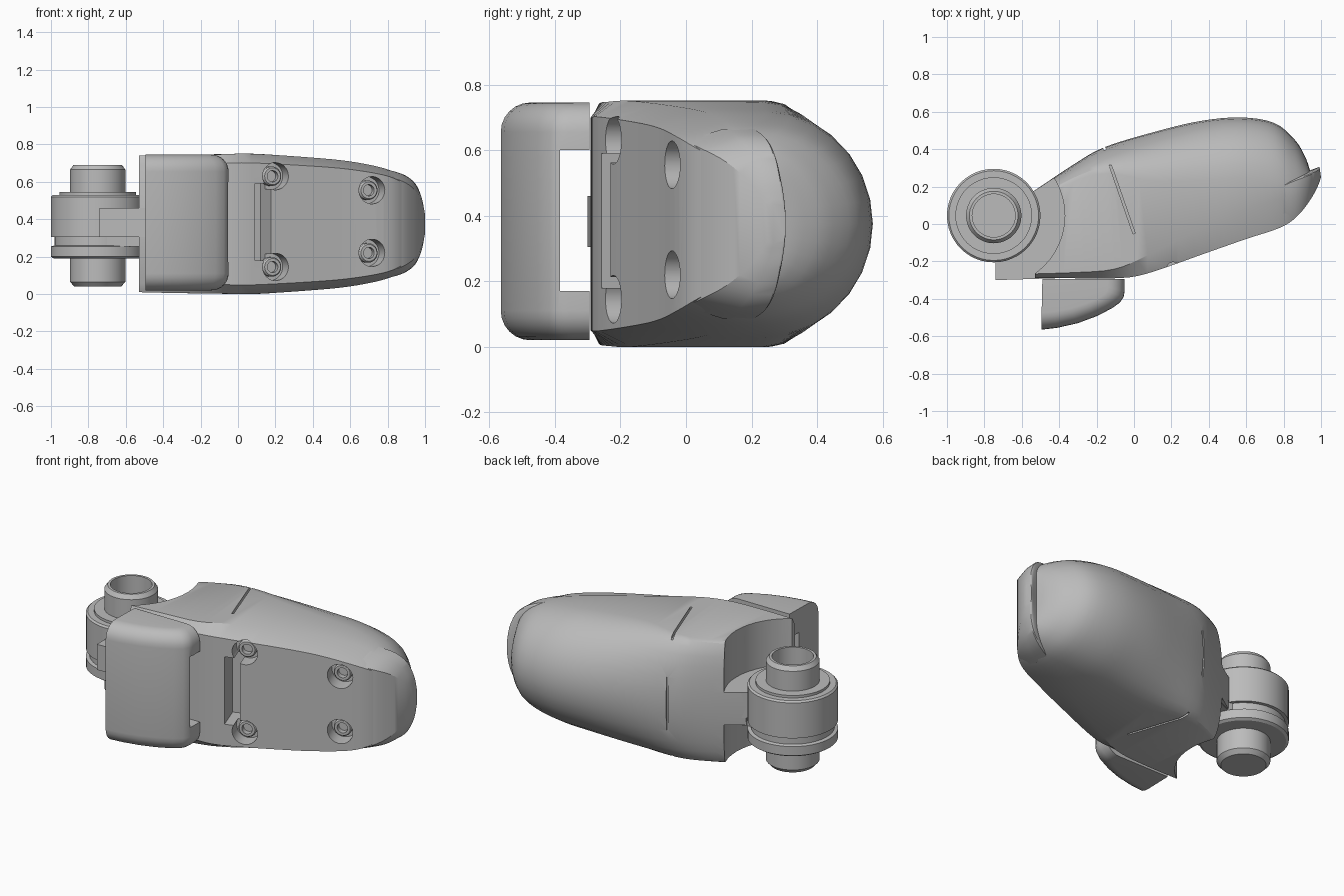
import bpy, bmesh, math
from mathutils import Vector, Matrix

if "Cube" in bpy.data.objects:
    bpy.data.objects.remove(bpy.data.objects["Cube"], do_unlink=True)

grey = bpy.data.materials.new("plain grey")
grey.use_nodes = True
COLOUR = (0.5, 0.5, 0.5, 1)
grey.diffuse_color = COLOUR
grey.node_tree.nodes["Principled BSDF"].inputs["Base Color"].default_value = COLOUR
MID = 0.375
HUB = Vector((-0.75, 0.045, 0))


def activate(ob):
    bpy.ops.object.select_all(action="DESELECT")
    ob.select_set(True)
    bpy.context.view_layer.objects.active = ob


def loft(name, rings):
    """Skin closed rings of equal length and cap both ends."""
    bm = bmesh.new()
    rows = [[bm.verts.new(p) for p in ring] for ring in rings]
    n = len(rows[0])
    for r, s in zip(rows, rows[1:]):
        for i in range(n):
            j = (i + 1) % n
            bm.faces.new((r[i], r[j], s[j], s[i]))
    bm.faces.new(rows[0])
    bm.faces.new(rows[-1])
    bmesh.ops.recalc_face_normals(bm, faces=bm.faces)
    mesh = bpy.data.meshes.new(name)
    bm.to_mesh(mesh)
    bm.free()
    ob = bpy.data.objects.new(name, mesh)
    bpy.context.collection.objects.link(ob)
    mesh.materials.append(grey)
    return ob


def prism(name, outline, z0, z1):
    return loft(name, [[(x, y, z) for x, y in outline] for z in (z0, z1)])


def turned(name, profile, centre=HUB, axis=(0, 0, 1), sides=48):
    """Solid of revolution from (radius, distance along axis) pairs."""
    turn = Vector((0, 0, 1)).rotation_difference(Vector(axis)).to_matrix()
    rings = []
    for r, h in profile:
        angles = [2 * math.pi * i / sides for i in range(sides)]
        rings.append([Vector(centre) + turn @ Vector((r * math.cos(a), r * math.sin(a), h))
                      for a in angles])
    return loft(name, rings)


def block(name, centre, size, angle=0):
    hx, hy, hz = (s / 2 for s in size)
    turn = Matrix.Rotation(angle, 3, "Z")
    return loft(name, [[Vector(centre) + turn @ Vector((sx * hx, sy * hy, z))
                        for sx, sy in ((-1, -1), (1, -1), (1, 1), (-1, 1))]
                       for z in (-hz, hz)])


def cut(target, tool):
    mod = target.modifiers.new("cut", "BOOLEAN")
    mod.operation, mod.solver, mod.object = "DIFFERENCE", "EXACT", tool
    activate(target)
    bpy.ops.object.modifier_apply(modifier=mod.name)
    bpy.data.objects.remove(tool, do_unlink=True)


def smooth_stations(stations, steps=4):
    """Catmull-Rom interpolation of station parameters."""
    pts = [stations[0]] + stations + [stations[-1]]
    out = []
    for a, b, c, d in zip(pts, pts[1:], pts[2:], pts[3:]):
        for k in range(steps):
            t = k / steps
            out.append([0.5 * (2 * q + (r - p) * t + (2 * p - 5 * q + 4 * r - s) * t * t
                               + (3 * q - p - 3 * r + s) * t ** 3)
                        for p, q, r, s in zip(a, b, c, d)])
    return out + [list(stations[-1])]


def section(st, flat=0.87, arc=14):
    """Cross-section: chamfered front, straight sides, elliptical back."""
    fx, fy, bx, by, half, chamfer, dome = st
    uv = [(0, -flat), (chamfer, -1)]
    for i in range(arc + 1):
        a = math.pi * (i / arc - 0.5)
        uv.append((1 - dome + dome * math.cos(a), math.sin(a)))
    uv += [(chamfer, 1), (0, flat)]
    return [(fx + (bx - fx) * u, fy + (by - fy) * u, MID + half * v) for u, v in uv]


# Main housing: front x y, back x y, half height, chamfer, dome
body = loft("housing", [section(s) for s in smooth_stations([
    (-0.53, -0.29, -0.53, 0.18, 0.365, 0.05, 0.12),
    (-0.32, -0.29, -0.32, 0.32, 0.37, 0.05, 0.15),
    (-0.1, -0.29, -0.16, 0.41, 0.372, 0.07, 0.2),
    (0.07, -0.265, 0.1, 0.49, 0.375, 0.13, 0.34),
    (0.4, -0.15, 0.35, 0.55, 0.355, 0.2, 0.45),
    (0.6, -0.08, 0.57, 0.57, 0.335, 0.24, 0.5),
    (0.78, -0.02, 0.75, 0.54, 0.3, 0.27, 0.56),
    (0.87, 0.04, 0.86, 0.45, 0.26, 0.3, 0.62),
    (0.93, 0.13, 0.915, 0.36, 0.21, 0.3, 0.65),
    (0.96, 0.2, 0.94, 0.29, 0.16, 0.3, 0.65)])])

# Clearance pockets around the hub, above and below the web
cut(body, turned("upper_pocket", [(0.38, 0.46), (0.38, 1)]))
cut(body, turned("lower_pocket", [(0.38, -1), (0.38, 0.26)]))

# Front slot and four counterbored screw holes with sleeves
along = Vector((0.943, 0.332, 0))
normal = Vector((0.332, -0.943, 0))
slope = math.atan2(along.y, along.x)
cut(body, block("slot", (0.125, -0.22, 0.385), (0.09, 0.28, 0.41), slope))
for x, z in ((0.2, 0.63), (0.715, 0.555), (0.715, 0.22), (0.2, 0.145)):
    spot = Vector((x, -0.265 + (x - 0.07) * 0.35, z))
    cut(body, turned("bore", [(0.073, -0.09), (0.073, 0.1)], spot, normal, 32))
    sleeve = turned("screw_sleeve", [(0.052, -0.1), (0.052, -0.055), (0.045, -0.045),
                                     (0.03, -0.045), (0.03, -0.08)], spot, normal, 32)

# Thin seam between the housing and its rear cover
seam_dir = Vector((0.16, -0.46, 0))
seam_angle = math.atan2(seam_dir.y, seam_dir.x)
for z in (0, 0.75):
    cut(body, block("seam", (-0.08, 0.18, z), (0.49, 0.012, 0.05), seam_angle))
cut(body, block("rear_seam", (-0.16, 0.41, MID), (0.03, 0.012, 0.75), seam_angle))

# Projecting lip at the tip
lip = loft("tip_lip", [section(s) for s in smooth_stations([
    (0.8, -0.005, 0.8, 0.235, 0.29, 0.5, 0.12),
    (0.88, 0.05, 0.89, 0.268, 0.262, 0.5, 0.12),
    (0.94, 0.125, 0.95, 0.29, 0.215, 0.45, 0.15),
    (0.982, 0.2, 0.982, 0.302, 0.14, 0.4, 0.2),
    (1.0, 0.25, 0.992, 0.305, 0.06, 0.3, 0.2)])])

# Finger pad with rounded outer edges, hollow at the back
pad_outline = [(-0.49, -0.295), (-0.495, -0.565), (-0.41, -0.555), (-0.3, -0.53),
               (-0.2, -0.493), (-0.12, -0.452), (-0.075, -0.42), (-0.055, -0.39),
               (-0.05, -0.36), (-0.05, -0.295)]
layers = []
RADIUS = 0.09
for end in (0, 1):
    for i in range(7):
        a = math.pi / 2 * (i if end == 0 else 6 - i) / 6
        inset = RADIUS * (1 - math.sin(a))
        rise = RADIUS * (1 - math.cos(a))
        z = 0.02 + rise if end == 0 else 0.745 - rise
        sx, sy = 1 - inset / 0.44, 1 - inset / 0.27
        layers.append([(-0.49 + (x + 0.49) * sx, -0.295 + (y + 0.295) * sy, z)
                       for x, y in pad_outline])
pad = loft("finger_pad", layers)
cut(pad, block("pad_hollow", (-0.27, -0.3, 0.385), (1, 0.17, 0.43)))

# Web joining the housing to the hub
web = prism("hub_web", [(-0.74, -0.3), (-0.42, -0.29), (-0.3, 0), (-0.36, 0.285),
                        (-0.53, 0.18), (-0.74, 0.05)], 0.305, 0.46)
lug = prism("lower_lug", [(-0.7, -0.18), (-0.45, -0.15), (-0.34, 0.05),
                          (-0.36, 0.25), (-0.53, 0.17), (-0.7, 0.2)], 0.255, 0.31)

# Hub rings and hollow-topped pin
hub = turned("hub", [(0.25, 0.305), (0.25, 0.52), (0.24, 0.53), (0.205, 0.53),
                     (0.205, 0.545), (0.1, 0.545)])
collar = turned("hub_collar", [(0.235, 0.19), (0.25, 0.2), (0.25, 0.255),
                               (0.23, 0.26), (0.23, 0.31)])
pin = turned("hinge_pin", [(0.125, 0.04), (0.148, 0.065), (0.148, 0.665), (0.13, 0.69),
                           (0.115, 0.69), (0.115, 0.58)])

for ob in (body, lip, pad, web, lug, hub, collar, pin):
    activate(ob)
    bpy.ops.object.shade_smooth_by_angle(angle=math.radians(28))
